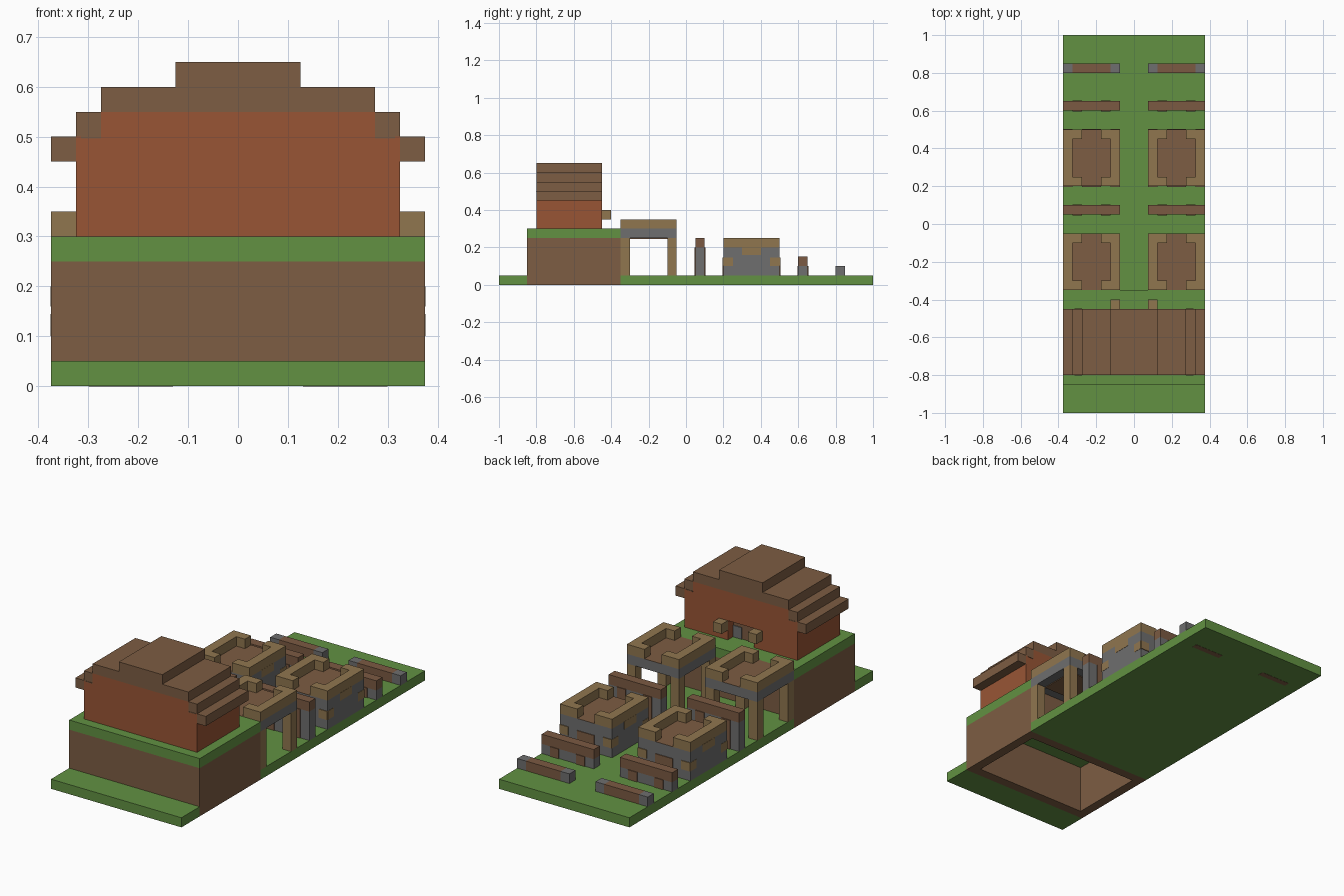
import bpy
import bmesh
from mathutils import Matrix, Vector

cube = bpy.data.objects.get("Cube")
if cube:
    bpy.data.objects.remove(cube, do_unlink=True)

U = 0.05      # block size
T = 0.004     # thickness of painted plates


def material(name, r, g, b):
    col = [((c / 255 + 0.055) / 1.055) ** 2.4 for c in (r, g, b)] + [1.0]
    m = bpy.data.materials.new(name)
    m.use_nodes = True
    m.diffuse_color = col
    bsdf = next(n for n in m.node_tree.nodes if n.type == "BSDF_PRINCIPLED")
    bsdf.inputs["Base Color"].default_value = col
    bsdf.inputs["Roughness"].default_value = 0.9
    return m


grass = material("grass green", 98, 145, 66)
earth = material("earth brown", 125, 93, 67)
clay = material("clay red", 152, 85, 53)
wood = material("tan wood", 144, 118, 79)
stone = material("stone grey", 110, 110, 110)
plank = material("dark plank", 123, 90, 66)


def boxes(name, mat, *parts, sides=False):
    """Join boxes given as (x0, x1, y0, y1, z0, z1); sides adds the mirror half."""
    bm = bmesh.new()
    for x0, x1, y0, y1, z0, z1 in parts:
        spans = [(x0, x1), (-x1, -x0)] if sides else [(x0, x1)]
        for a, b in spans:
            size = Vector((b - a, y1 - y0, z1 - z0))
            mid = Vector((a + b, y0 + y1, z0 + z1)) / 2
            bmesh.ops.create_cube(bm, size=1, matrix=Matrix.Translation(mid) @ Matrix.Diagonal(size.to_4d()))
    me = bpy.data.meshes.new(name)
    bm.to_mesh(me)
    bm.free()
    me.materials.append(mat)
    ob = bpy.data.objects.new(name, me)
    bpy.context.collection.objects.link(ob)
    return ob


W = 7.5 * U             # half width of the plot
IN, OUT = 1.5 * U, W    # inner and outer edge of everything beside the path

# Ground and raised terrace, hollow underneath
boxes("front_lawn", grass, (-W, W, -1, -0.85, 0, U))
boxes("garden_lawn", grass, (-W, W, -0.35, 1, 0, U))
boxes("terrace_grass", grass, (-W, W, -0.85, -0.35, 0.25, 0.3))
boxes("terrace_earth", earth,
      (-W, W, -0.85, -0.8, 0, 0.25), (-W, W, -0.4, -0.35, 0, 0.25),
      (-W, U - W, -0.8, -0.4, 0, 0.25), (W - U, W, -0.8, -0.4, 0, 0.25))
boxes("lawn_underside_patches", earth, (0.13, 0.3, 0.81, 0.84, -0.001, 0.003), sides=True)

# House with stepped gables and a recessed back door
F, B = -0.8, -0.45
boxes("house_walls", clay,
      (-W + U, W - U, F, B - U, 0.3, 0.5), (-W + 2 * U, W - 2 * U, F, B, 0.5, 0.55),
      (-W + U, -IN, B - U, B, 0.3, 0.5), (IN, W - U, B - U, B, 0.3, 0.5),
      (-IN, IN, B - U, B, 0.4, 0.5))
boxes("door_panel", plank, (-IN, IN, B - U, B - U + T, 0.3, 0.4))
boxes("door_posts", stone, (U / 2, IN, B - U + T, B - U + 2 * T, 0.3, 0.36), sides=True)
boxes("door_brackets", wood, (IN, IN + U, B, B + U, 0.35, 0.4), sides=True)
boxes("roof_steps", earth,
      (W - U, W, F, B, 0.45, 0.5), (W - 2 * U, W - U, F, B, 0.5, 0.55), sides=True)
boxes("roof_top", earth, (-W + 2 * U, W - 2 * U, F, B, 0.55, 0.6), (-0.125, 0.125, F, B, 0.6, 0.65))
# Weathered corners under the eaves
boxes("eave_stains", earth,
      (0.275, 0.315, F - T / 2, F, 0.5 - 0.004, 0.5),
      (0.275, 0.315, B, B + T / 2, 0.5 - 0.004, 0.5), sides=True)


def rim(name, y, z):
    """Wooden parapet, open in the middle of its front and back."""
    y2 = y + 6 * U
    strips = [(IN, IN + U, y, y2, z, z + U), (OUT - U, OUT, y, y2, z, z + U)]
    for a in (y, y2 - U):
        strips += [(IN + U, IN + 2 * U, a, a + U, z, z + U), (OUT - 2 * U, OUT - U, a, a + U, z, z + U)]
    boxes(name, wood, *strips, sides=True)
    boxes(name + "_floor", earth, (IN + U, OUT - U, y + U, y2 - U, z, z + T / 4),
          (IN + 2 * U, OUT - 2 * U, y, y2, z, z + T / 4), sides=True)


# Raised huts on four posts
Y = -0.35
boxes("raised_hut_deck", stone, (IN, OUT, Y, Y + 6 * U, 0.25, 0.3), sides=True)
boxes("raised_hut_ceiling", earth, (IN + U, OUT - U, Y + U, Y + 5 * U, 0.25 - T, 0.25), sides=True)
boxes("raised_hut_posts", wood,
      *[(x, x + U, y, y + U, U, 0.25) for x in (IN, OUT - U) for y in (Y, Y + 5 * U)], sides=True)
rim("raised_hut_rim", Y, 0.3)

# Solid stone huts with wooden inlays
Y = 0.2
Y2 = Y + 6 * U
boxes("stone_hut_body", stone, (IN, OUT, Y, Y2, U, 0.2), sides=True)
rim("stone_hut_rim", Y, 0.2)
inlays = []
for a, b in ((OUT, OUT + T / 4), (IN - T / 4, IN)):
    inlays += [(a, b, Y, Y + U, 0.1, 0.145), (a, b, Y2 - U, Y2, 0.1, 0.145),
               (a, b, Y + 2 * U, Y2 - 2 * U, 0.16, 0.2)]
for a, b in ((Y - T, Y), (Y2, Y2 + T)):
    inlays += [(IN, IN + U, a, b, 0.1, 0.145), (OUT - U, OUT, a, b, 0.1, 0.145)]
boxes("stone_hut_inlays", wood, *inlays, sides=True)
boxes("stone_hut_doors", earth,
      *[(IN + 2 * U, OUT - 2 * U, a, b, U, 0.14) for a, b in ((Y - T, Y), (Y2, Y2 + T))], sides=True)

# Low walls: stone below, plank cap above, brown patches on the long faces
for name, y, top in (("tall_wall", 0.05, 0.25), ("middle_wall", 0.6, 0.15)):
    boxes(name + "_stone", stone, (IN, OUT, y, y + U, U, top - U), sides=True)
    boxes(name + "_cap", plank, (IN, OUT, y, y + U, top - U, top), sides=True)
    boxes(name + "_patches", plank,
          *[(x, x + U, a, a + T, U, top - U)
            for x in (IN + U, OUT - 2 * U) for a in (y - T, y + U)], sides=True)

# Lowest wall: plank between stone ends
boxes("low_wall_plank", plank, (IN + U, OUT - U, 0.8, 0.85, U, 0.1), sides=True)
boxes("low_wall_ends", stone, (IN, IN + U, 0.8, 0.85, U, 0.1), (OUT - U, OUT, 0.8, 0.85, U, 0.1), sides=True)
